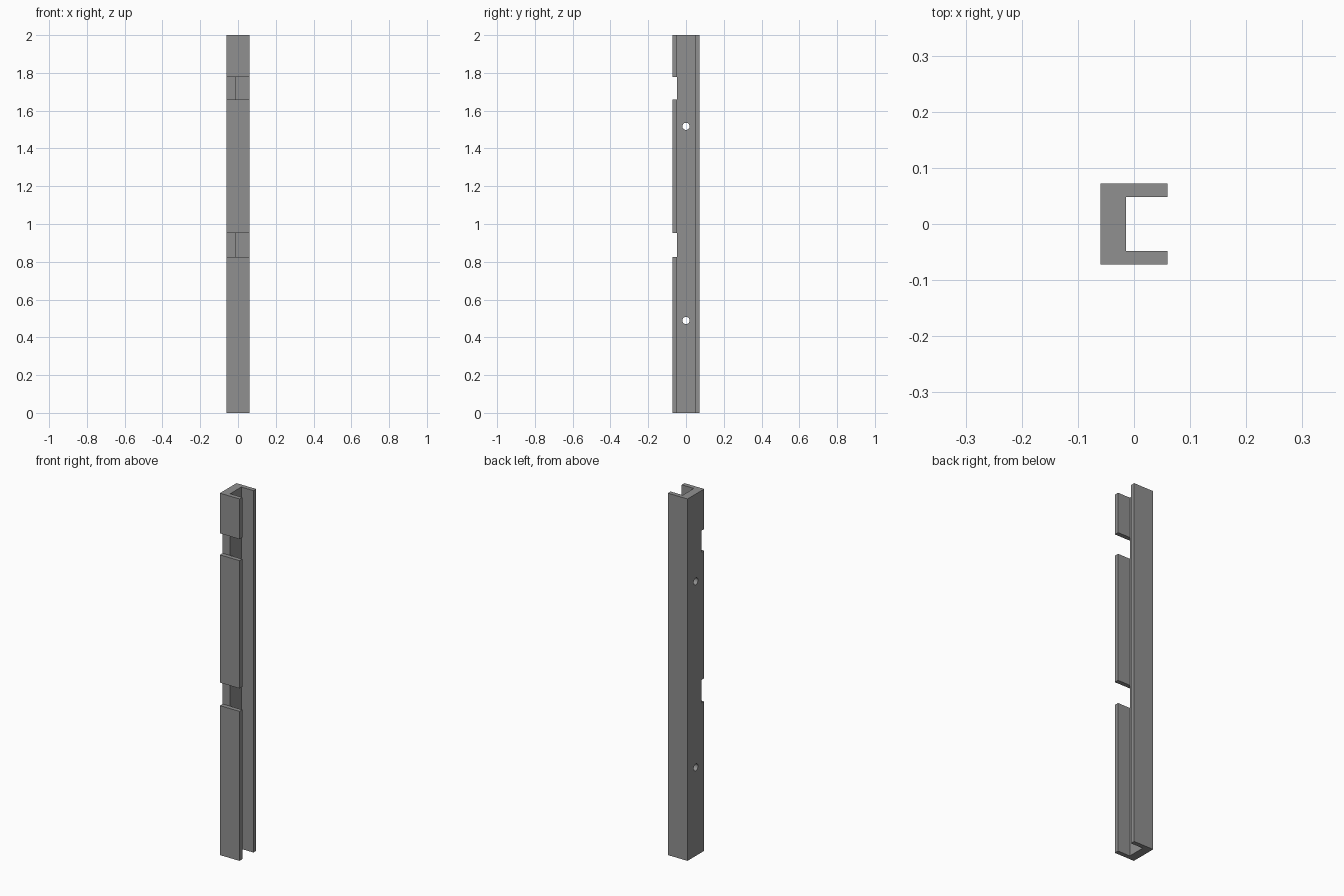
import bpy, bmesh, math
from mathutils import Matrix

if "Cube" in bpy.data.objects:
    bpy.data.objects.remove(bpy.data.objects["Cube"])

X0, X1, WEB = -0.06, 0.06, -0.014      # back of web, flange tips, inner web face
Y, YI = 0.0725, 0.0485                 # outer and inner flange faces
NOTCHES = [(0.826, 0.953), (1.659, 1.778)]
HOLES = [0.489, 1.517]

grey = bpy.data.materials.new("grey_metal")
grey.diffuse_color = (0.28, 0.28, 0.28, 1)
grey.use_nodes = True
grey.node_tree.nodes["Principled BSDF"].inputs["Base Color"].default_value = grey.diffuse_color


def make_object(name, bm):
    bmesh.ops.recalc_face_normals(bm, faces=bm.faces)
    mesh = bpy.data.meshes.new(name)
    bm.to_mesh(mesh)
    bm.free()
    mesh.materials.append(grey)
    obj = bpy.data.objects.new(name, mesh)
    bpy.context.collection.objects.link(obj)
    return obj


def cut(target, cutter):
    cutter.hide_render = True
    cutter.hide_set(True)
    cutter.display_type = 'WIRE'
    mod = target.modifiers.new(cutter.name, 'BOOLEAN')
    mod.operation = 'DIFFERENCE'
    mod.solver = 'EXACT'
    mod.object = cutter


# Channel rail: C profile extruded to full height
bm = bmesh.new()
profile = [(X0, -Y), (X1, -Y), (X1, -YI), (WEB, -YI),
           (WEB, YI), (X1, YI), (X1, Y), (X0, Y)]
face = bm.faces.new([bm.verts.new((x, y, 0)) for x, y in profile])
top = bmesh.ops.extrude_face_region(bm, geom=[face])["geom"]
bmesh.ops.translate(bm, vec=(0, 0, 2),
                    verts=[v for v in top if isinstance(v, bmesh.types.BMVert)])
rail = make_object("channel_rail", bm)

# Notches through the front flange
for i, (z0, z1) in enumerate(NOTCHES):
    bm = bmesh.new()
    m = Matrix.Translation((0, -YI - 0.05, (z0 + z1) / 2)) @ Matrix.Diagonal((0.2, 0.1, z1 - z0, 1))
    bmesh.ops.create_cube(bm, size=1, matrix=m)
    cut(rail, make_object(f"notch_cutter_{i + 1}", bm))

# Round screw holes through the web
for i, z in enumerate(HOLES):
    bm = bmesh.new()
    m = Matrix.Translation((-0.04, 0, z)) @ Matrix.Rotation(math.pi / 2, 4, 'Y')
    bmesh.ops.create_cone(bm, cap_ends=True, segments=32, radius1=0.019,
                          radius2=0.019, depth=0.1, matrix=m)
    cut(rail, make_object(f"hole_cutter_{i + 1}", bm))
